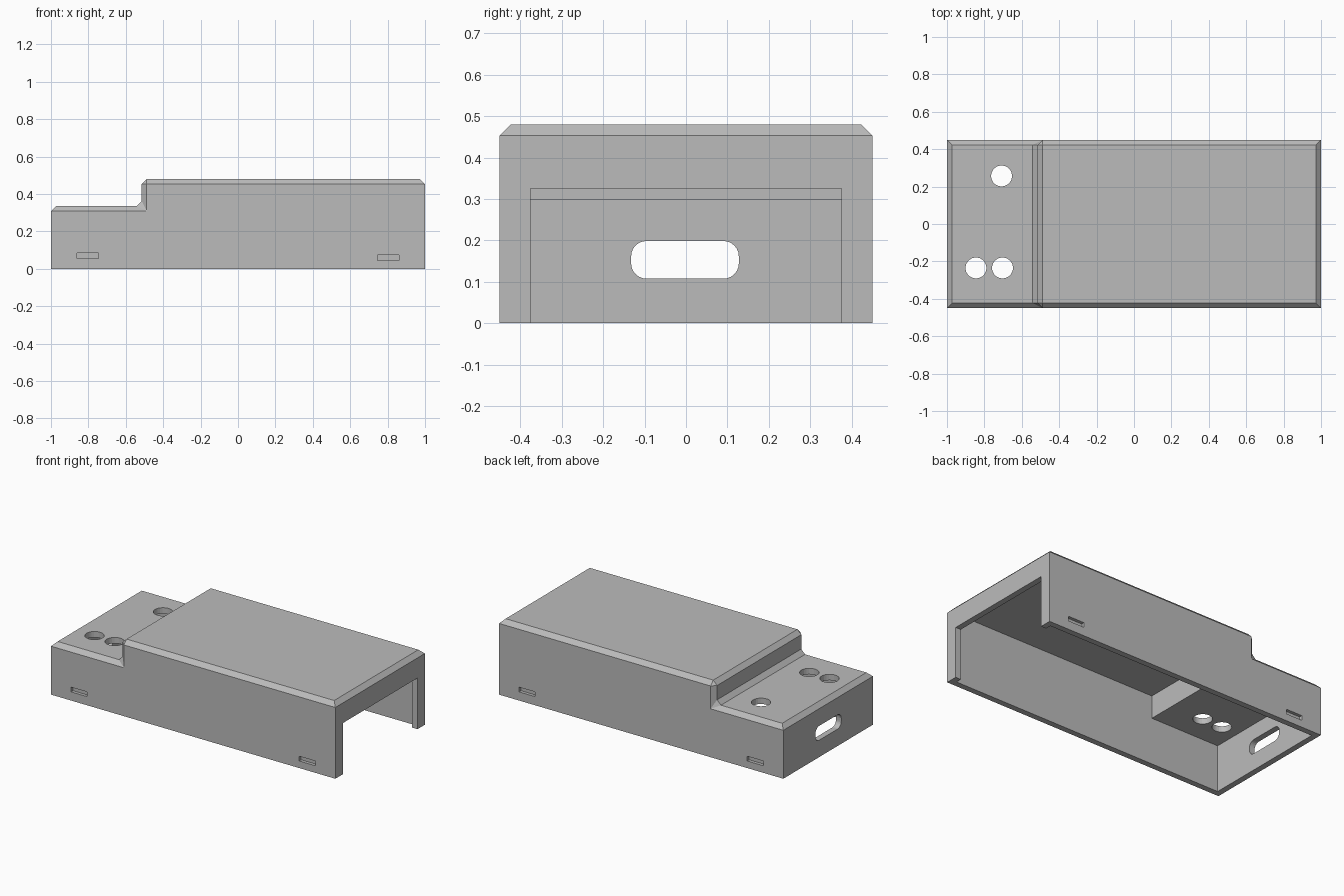
import bpy
import bmesh
import math
from mathutils import Vector

old = bpy.data.objects.get("Cube")
if old:
    bpy.data.objects.remove(old, do_unlink=True)

grey = bpy.data.materials.new("plain grey")
grey.use_nodes = True
colour = (0.5, 0.5, 0.5, 1)
grey.diffuse_color = colour
grey.node_tree.nodes["Principled BSDF"].inputs["Base Color"].default_value = colour

WALL = 0.0375
CHAMFER = 0.027
LOW, HIGH, STEP = 0.335, 0.48, -0.515
HALF_Y = 0.45


def prism(name, points, direction, chamfer_rule=None):
    """Extrude a closed outline along a direction, optionally chamfering edges."""
    bm = bmesh.new()
    face = bm.faces.new([bm.verts.new(p) for p in points])
    result = bmesh.ops.extrude_face_region(bm, geom=[face])
    moved = [g for g in result["geom"] if isinstance(g, bmesh.types.BMVert)]
    bmesh.ops.translate(bm, verts=moved, vec=Vector(direction))
    bmesh.ops.recalc_face_normals(bm, faces=bm.faces)
    if chamfer_rule:
        edges = [e for e in bm.edges if chamfer_rule(e)]
        bmesh.ops.bevel(bm, geom=edges, offset=CHAMFER, offset_type='OFFSET',
                        segments=1, profile=0.5, affect='EDGES')
    mesh = bpy.data.meshes.new(name)
    bm.to_mesh(mesh)
    bm.free()
    mesh.materials.append(grey)
    obj = bpy.data.objects.new(name, mesh)
    bpy.context.collection.objects.link(obj)
    return obj


def stepped(x0, x1, step, bottom, low, high, y):
    """Side outline of a low shelf followed by a tall section."""
    outline = [(x0, bottom), (x1, bottom), (x1, high), (step, high), (step, low), (x0, low)]
    return [(x, y, z) for x, z in outline]


def box(name, x0, x1, y0, y1, z0, z1):
    return prism(name, [(x0, y0, z0), (x1, y0, z0), (x1, y1, z0), (x0, y1, z0)],
                 (0, 0, z1 - z0))


def upper_edge(edge):
    """Every edge above the base except the upright corners of the two ends."""
    a, b = (v.co for v in edge.verts)
    upright_end = min(a.z, b.z) < 0.01
    return not upright_end


# Outer casing with chamfered upper edges
casing = prism("stepped_casing", stepped(-1, 1, STEP, 0, LOW, HIGH, -HALF_Y),
               (0, 2 * HALF_Y, 0), upper_edge)
cutters = []

# Hollow underside and open end
inner = HALF_Y - WALL
cutters.append(prism("cavity_cutter",
                     stepped(-1 + WALL, 1 - WALL, STEP + WALL, -0.1,
                             LOW - WALL, HIGH - WALL, -inner), (0, 2 * inner, 0)))
cutters.append(box("end_opening_cutter", 0.93, 1.1, -0.375, 0.375, -0.1, 0.325))

# Round holes through the low shelf
for i, (x, y) in enumerate([(-0.708, 0.257), (-0.845, -0.235), (-0.703, -0.235)]):
    ring = [(x + 0.056 * math.cos(math.tau * (k + 0.5) / 24),
             y + 0.056 * math.sin(math.tau * (k + 0.5) / 24), 0.25) for k in range(24)]
    cutters.append(prism(f"round_hole_cutter_{i + 1}", ring, (0, 0, 0.2)))

# Rounded slot through the closed end
RADIUS = 0.037
slot = []
for quarter, (sy, sz) in enumerate([(1, 1), (-1, 1), (-1, -1), (1, -1)]):
    for k in range(7):
        angle = math.pi / 2 * (quarter + k / 6)
        slot.append((-1.1,
                     -0.0025 + sy * (0.13 - RADIUS) + RADIUS * math.cos(angle),
                     0.153 + sz * (0.0455 - RADIUS) + RADIUS * math.sin(angle)))
cutters.append(prism("end_slot_cutter", slot, (0.2, 0, 0)))

# Shallow latch pockets on both long sides
for side in (-1, 1):
    for end in (-1, 1):
        x = end * 0.803
        z = 0.065 + 0.005 * side * end
        y0, y1 = sorted((side * (HALF_Y - 0.02), side * (HALF_Y + 0.1)))
        cutters.append(box("latch_pocket_cutter", x - 0.057, x + 0.057, y0, y1,
                           z - 0.015, z + 0.015))

# Cut everything out of the casing
for cutter in cutters:
    cutter.hide_render = True
    cutter.hide_viewport = False
    cutter.display_type = 'WIRE'
    mod = casing.modifiers.new(cutter.name, 'BOOLEAN')
    mod.operation = 'DIFFERENCE'
    mod.solver = 'EXACT'
    mod.object = cutter
bpy.context.view_layer.objects.active = casing
casing.select_set(True)
for name in [m.name for m in casing.modifiers]:
    bpy.ops.object.modifier_apply(modifier=name)
for cutter in cutters:
    bpy.data.objects.remove(cutter, do_unlink=True)
